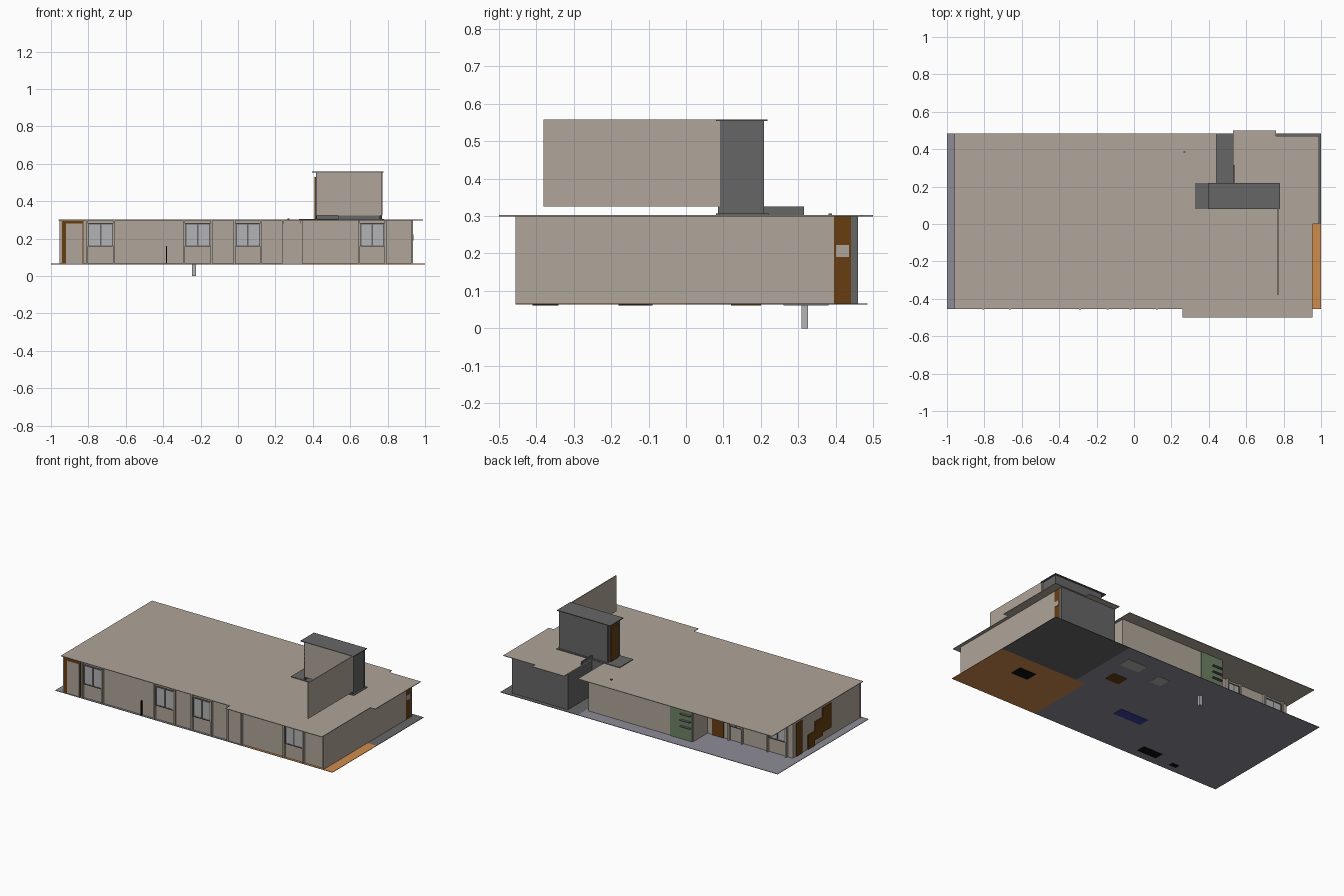
import bpy, bmesh

if "Cube" in bpy.data.objects:
    bpy.data.objects.remove(bpy.data.objects["Cube"])

T = 0.006          # wall thickness
Z0, Z1 = 0.066, 0.30   # floor and roof levels


def mat(name, r, g, b):
    m = bpy.data.materials.new(name)
    m.diffuse_color = [(c / 255) ** 2.2 for c in (r, g, b)] + [1]
    m.use_nodes = True
    m.node_tree.nodes["Principled BSDF"].inputs["Base Color"].default_value = m.diffuse_color
    return m


BEIGE = mat("beige", 174, 164, 152)
DARK = mat("dark_grey", 102, 102, 102)
PAVE = mat("paving", 140, 138, 148)
ORANGE = mat("orange_wood", 206, 139, 78)
BROWN = mat("brown_wood", 104, 64, 24)
GREEN = mat("green", 110, 130, 100)
GLASS = mat("glass", 178, 178, 180)
BLUE = mat("blue", 60, 65, 150)
BLACK = mat("black", 20, 20, 20)


def finish(name, bm, m):
    bmesh.ops.recalc_face_normals(bm, faces=bm.faces)
    me = bpy.data.meshes.new(name)
    bm.to_mesh(me)
    bm.free()
    ob = bpy.data.objects.new(name, me)
    bpy.context.collection.objects.link(ob)
    if m:
        me.materials.append(m)
    return ob


def box(name, x, y, z, m=None):
    """Box from (min, max) pairs."""
    bm = bmesh.new()
    bmesh.ops.create_cube(bm, size=1)
    for v in bm.verts:
        for i, (a, b) in enumerate((x, y, z)):
            v.co[i] = a if v.co[i] < 0 else b
    return finish(name, bm, m)


def slab(name, pts, z, thick, m):
    """Flat outline extruded downwards."""
    bm = bmesh.new()
    f = bm.faces.new([bm.verts.new((px, py, z)) for px, py in pts])
    r = bmesh.ops.extrude_face_region(bm, geom=[f])
    for v in r["geom"]:
        if isinstance(v, bmesh.types.BMVert):
            v.co.z -= thick
    return finish(name, bm, m)


def wall_x(name, x0, x1, y, m, z=(Z0, Z1)):
    return box(name, (x0, x1), (y - T / 2, y + T / 2), z, m)


def wall_y(name, x, y0, y1, m, z=(Z0, Z1)):
    return box(name, (x - T / 2, x + T / 2), (y0, y1), z, m)


def window(x0, x1, y, side, z0=0.16, z1=0.28):
    """Glazing with mullion, rails and full-height posts; side is the outward y sign."""
    def out(d):
        return tuple(sorted((y, y + side * d)))
    box("window_glass", (x0, x1), out(0.006), (z0, z1), GLASS)
    for px in (x0, (x0 + x1) / 2, x1):
        box("window_mullion", (px - 0.004, px + 0.004), out(0.009), (z0, z1), DARK)
    for pz in (z0, z1):
        box("window_rail", (x0, x1), out(0.009), (pz - 0.003, pz + 0.003), DARK)
    for px in (x0 - 0.008, x1 + 0.008):
        box("window_post", (px - 0.005, px + 0.005), out(0.015), (Z0, Z1), BEIGE)


# Ground floor plates
slab("paved_floor", [(-1, -.455), (.37, -.455), (.37, 0), (.44, 0), (.44, .485), (-1, .485)], Z0, .003, PAVE)
slab("wood_floor", [(.37, -.455), (1, -.455), (1, 0), (.37, 0)], Z0, .003, ORANGE)
slab("rear_floor", [(.44, 0), (1, 0), (1, .485), (.44, .485)], Z0, .003, DARK)

# Flat roof with front overhang and rear slot
slab("main_roof", [(-.96, -.455), (.26, -.455), (.26, -.5), (.955, -.5), (.955, 0), (.99, 0),
                   (.99, .47), (.76, .47), (.76, .5), (.53, .5), (.53, .22), (.44, .22),
                   (.44, .485), (-.96, .485)], Z1 + .002, .004, BEIGE)

# Front wall, windows and doors
wall_x("front_wall", -.955, .935, -.438, BEIGE)
for x0, x1 in ((-.80, -.67), (-.28, -.15), (-.01, .115), (.655, .78)):
    window(x0, x1, -.441, -1)
box("front_door_surround", (-.942, -.825), (-.447, -.441), (Z0, .298), BROWN)
box("front_door", (-.92, -.832), (-.450, -.446), (Z0, .28), BEIGE)
box("service_door", (.245, .335), (-.447, -.441), (Z0, .28), BEIGE)
for x in (.24, .34, .93):
    box("front_post", (x - .005, x + .005), (-.455, -.438), (Z0, Z1), BEIGE)
box("front_marker", (-.386, -.38), (-.452, -.441), (Z0, .16), BLACK)

# Right wall and its rear door
wall_y("right_wall", .932, -.455, .395, BEIGE)
wall_y("right_door", .932, .395, .44, BROWN)
box("right_door_panel", (.933, .937), (.40, .435), (.19, .222), BEIGE)
wall_y("right_wall_end", .932, .44, .46, DARK)

# Rear dark block beside the open slot
wall_x("rear_block_wall", .53, .935, .457, DARK)
wall_y("slot_right_wall", .533, .20, .46, DARK)
wall_y("slot_parapet", .533, .20, .315, DARK, (Z1, .325))
wall_x("slot_end_wall", .43, .53, .21, DARK)
wall_y("slot_left_wall", .42, .21, .40, BEIGE)

# Rear wall: forward part, green bay, recessed terrace part
wall_x("rear_wall", -.17, .42, .40, BEIGE)
wall_x("green_bay", -.33, -.17, .405, GREEN)
for z in (.15, .19, .23):
    box("bay_shelf", (-.32, -.25), (.408, .425), (z, z + .005), DARK)
wall_y("bay_side", -.33, .25, .40, BEIGE)
wall_x("terrace_wall", -.945, -.33, .25, BEIGE)
for x0, x1 in ((-.58, -.50), (-.90, -.78)):
    window(x0, x1, .253, 1)
box("terrace_door", (-.45, -.37), (.25, .258), (Z0, .27), BROWN)

# Left wall with stepped brown panel
wall_y("left_wall", -.945, -.44, .25, BEIGE)
box("left_panel_high", (-.953, -.945), (-.14, -.05), (.12, .28), BROWN)
box("left_panel_mid", (-.953, -.945), (-.05, .03), (.10, .22), BROWN)
box("left_panel_low", (-.953, -.945), (.03, .10), (Z0, .16), BROWN)
box("left_door", (-.953, -.945), (.16, .22), (Z0, .28), BROWN)

# Rooftop tower, landing and long side screen
box("tower_landing", (.325, .78), (.08, .22), (Z1, .306), DARK)
wall_x("tower_base", .535, .76, .09, DARK, (Z1, .325))
wall_x("tower_front", .42, .77, .088, BEIGE, (.325, .555))
wall_x("tower_back", .42, .77, .205, DARK, (Z1, .555))
wall_y("tower_right", .765, .085, .205, DARK, (Z1, .555))
wall_y("tower_left", .42, .085, .205, DARK, (Z1, .555))
box("tower_door", (.41, .417), (.11, .185), (.306, .53), BROWN)
box("tower_roof", (.395, .778), (.08, .218), (.553, .558), DARK)
wall_y("roof_screen", .77, -.38, .085, BEIGE, (.325, .558))

# Drain leg and roof vent
box("drain_leg", (-.247, -.225), (.308, .326), (0, .075), GLASS)
box("roof_vent", (.264, .276), (.38, .39), (Z1, .307), DARK)

# Inlays visible on the underside
for n, x, y, m in (("blue_inlay", (-.18, .02), (-.16, -.09), BLUE),
                   ("dark_inlay", (-.50, -.36), (-.40, -.34), BLACK),
                   ("small_dark_inlay", (-.66, -.61), (-.41, -.38), BLACK),
                   ("brown_inlay", (.22, .32), (.12, .20), BROWN),
                   ("light_inlay", (.22, .36), (.30, .38), GLASS),
                   ("pale_inlay", (.02, .10), (.26, .34), GLASS),
                   ("wood_inlay", (.66, .78), (-.18, -.10), BLACK)):
    box(n, x, y, (Z0 - .005, Z0 - .002), m)
